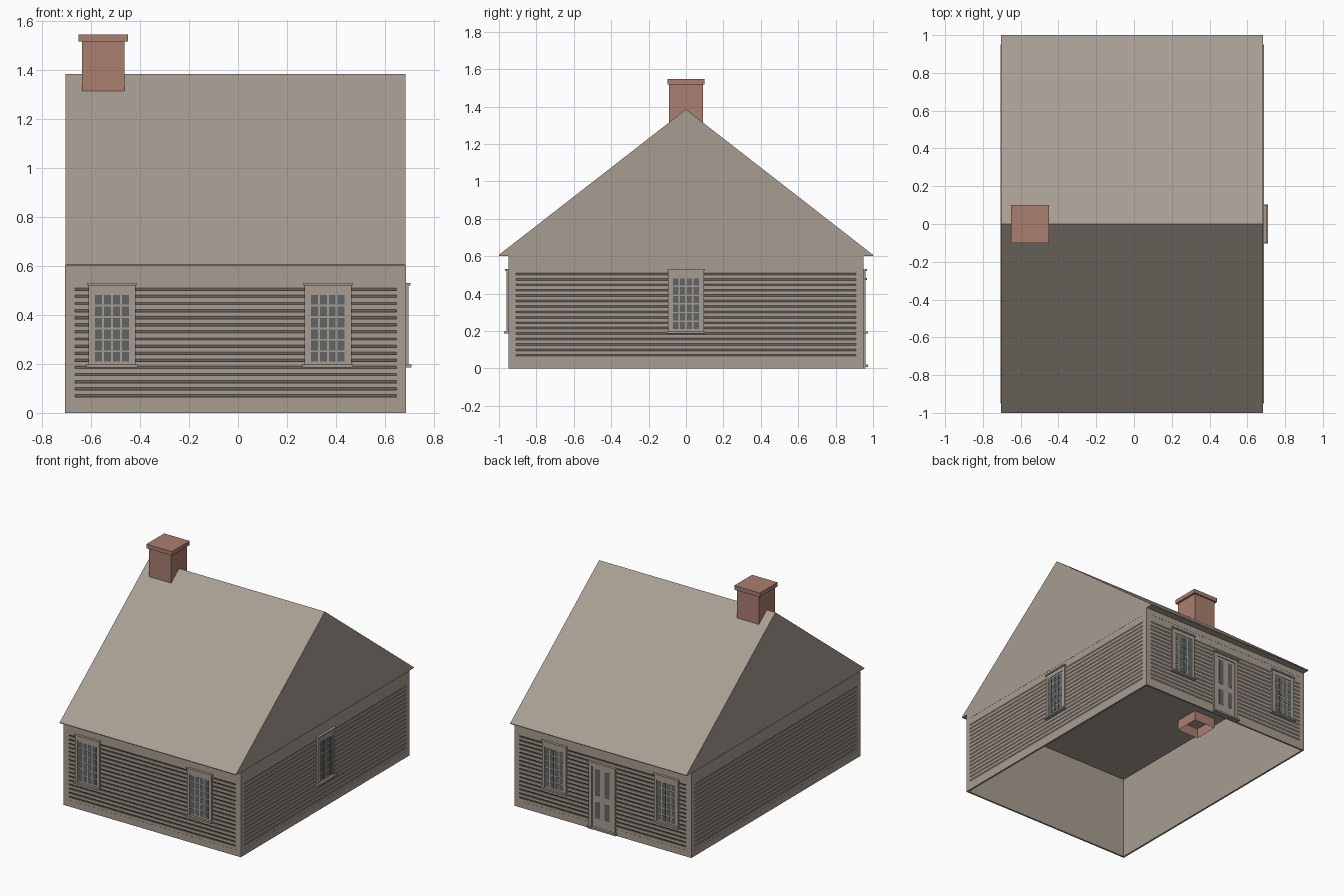
import bpy, bmesh, math
from mathutils import Matrix, Vector

cube = bpy.data.objects.get("Cube")
if cube:
    bpy.data.objects.remove(cube, do_unlink=True)


def material(name, rgb):
    m = bpy.data.materials.new(name)
    m.use_nodes = True
    color = (*rgb, 1.0)
    m.diffuse_color = color
    m.node_tree.nodes["Principled BSDF"].inputs["Base Color"].default_value = color
    return m


TAUPE = material("taupe paint", (0.39, 0.34, 0.29))
BRICK = material("red brick", (0.40, 0.21, 0.16))
GLASS = material("dark glass", (0.115, 0.13, 0.122))

CENTER_X = -0.01
HALF_X, HALF_Y, WALL_TOP = 0.697, 0.95, 0.602


def add_object(name, bm, mats, matrix=None):
    bmesh.ops.recalc_face_normals(bm, faces=bm.faces[:])
    mesh = bpy.data.meshes.new(name)
    bm.to_mesh(mesh)
    bm.free()
    for m in mats:
        mesh.materials.append(m)
    obj = bpy.data.objects.new(name, mesh)
    if matrix:
        obj.matrix_world = matrix
    bpy.context.collection.objects.link(obj)
    return obj


def add_box(bm, x, y, z, mat=0):
    """Box from (low, high) pairs on each axis."""
    lo, hi = Vector((x[0], y[0], z[0])), Vector((x[1], y[1], z[1]))
    m = Matrix.Translation((lo + hi) / 2) @ Matrix.Diagonal((*(hi - lo), 1.0))
    verts = bmesh.ops.create_cube(bm, size=1.0, matrix=m)["verts"]
    faces = {f for v in verts for f in v.link_faces}
    for f in faces:
        f.material_index = mat
    return list(faces)


def add_prism(bm, profile, x0, x1):
    """Extrude a closed (y, z) profile along x."""
    face = bm.faces.new([bm.verts.new((x0, y, z)) for y, z in profile])
    ext = bmesh.ops.extrude_face_region(bm, geom=[face])["geom"]
    verts = [v for v in ext if isinstance(v, bmesh.types.BMVert)]
    bmesh.ops.translate(bm, vec=(x1 - x0, 0, 0), verts=verts)
    if not face.is_valid or len(face.link_loops if hasattr(face, "link_loops") else face.loops) == 0:
        return


def wall_matrix(angle):
    """Local frame of a wall: x runs along it, y points outward."""
    rot = Matrix.Rotation(math.radians(angle), 4, "Z")
    depth = HALF_Y if angle in (0, 180) else HALF_X
    return Matrix.Translation((CENTER_X, 0, 0)) @ rot @ Matrix.Translation((0, depth, 0))


def build_wall(side, angle):
    m = wall_matrix(angle)
    half = HALF_X if angle in (0, 180) else HALF_Y
    inner = half - 0.04
    low, high = 0.045, 0.56

    # Backing sheet and flat trim boards
    bm = bmesh.new()
    add_box(bm, (-half + 0.01, half - 0.01), (-0.013, -0.009), (0, WALL_TOP))
    for s in (-1, 1):
        add_box(bm, sorted((s * inner, s * half)), (-0.012, 0), (0, WALL_TOP))
    add_box(bm, (-inner, inner), (-0.012, 0), (0, low))
    add_box(bm, (-inner, inner), (-0.012, 0), (high, WALL_TOP))
    add_object(side + "_wall", bm, [TAUPE], m)

    # Clapboards with an undercut lower lip
    out, deep = -0.001, -0.008
    profile = [(-0.011, low), (out, low)]
    for i in range(16):
        z = 0.07 + i * 0.029
        profile += [(out, z - 0.005), (deep, z - 0.005), (out, z + 0.005)]
    profile += [(out, high), (-0.011, high)]
    bm = bmesh.new()
    add_prism(bm, profile, -inner, inner)
    add_object(side + "_clapboards", bm, [TAUPE], m)


def build_window(name, angle, u):
    bm = bmesh.new()
    bottom, top, half, sash = 0.19, 0.528, 0.096, 0.075
    # Casing, sash, sill and cap
    for s in (-1, 1):
        add_box(bm, sorted((u + s * sash, u + s * half)), (-0.008, 0.010), (bottom, top))
    add_box(bm, (u - sash, u + sash), (-0.008, 0.010), (0.492, top))
    add_box(bm, (u - sash, u + sash), (-0.008, 0.006), (bottom, 0.492))
    add_box(bm, (u - 0.104, u + 0.104), (-0.008, 0.022), (0.186, 0.198))
    add_box(bm, (u - 0.1, u + 0.1), (-0.008, 0.017), (0.521, 0.531))
    # Panes, four across and six high
    for col in range(4):
        for row in range(6):
            x = u + (col - 1.5) * 0.0365
            z = 0.229 + row * 0.0465
            add_box(bm, (x - 0.0142, x + 0.0142), (0.005, 0.0075), (z - 0.0195, z + 0.0195), 1)
    add_object(name, bm, [TAUPE, GLASS], wall_matrix(angle))


def build_door():
    bm = bmesh.new()
    # Casing, leaf, threshold and cap
    for s in (-1, 1):
        add_box(bm, sorted((s * 0.08, s * 0.105)), (-0.008, 0.010), (0.0, 0.478))
    add_box(bm, (-0.08, 0.08), (-0.008, 0.010), (0.45, 0.478))
    add_box(bm, (-0.08, 0.08), (-0.008, 0.004), (0.0, 0.45))
    add_box(bm, (-0.113, 0.113), (-0.008, 0.022), (0.008, 0.02))
    add_box(bm, (-0.11, 0.11), (-0.008, 0.017), (0.472, 0.482))
    # Tall upper lights and short lower lights
    for s in (-1, 1):
        for z in ((0.085, 0.2), (0.245, 0.43)):
            add_box(bm, sorted((s * 0.019, s * 0.057)), (0.003, 0.0055), z, 1)
    add_object("back_door", bm, [TAUPE, GLASS], wall_matrix(0))


# Walls
for side, angle in (("back", 0), ("right", 90), ("front", 180), ("left", -90)):
    build_wall(side, angle)

# Windows and door
for side, angle, sign in (("front", 180, -1), ("back", 0, 1)):
    build_window(side + "_window_right", angle, sign * -0.505)
    build_window(side + "_window_left", angle, sign * 0.377)
build_window("left_window", -90, 0)
build_door()

# Roof: a closed gable with thin eaves
bm = bmesh.new()
add_prism(bm, [(-1, 0.602), (1, 0.602), (1, 0.607), (0, 1.385), (-1, 0.607)],
          CENTER_X - HALF_X + 0.003, CENTER_X + HALF_X - 0.003)
add_object("roof", bm, [TAUPE])

# Chimney: hollow shaft hanging just below the ceiling, with a cap
bm = bmesh.new()
shaft = add_box(bm, (-0.637, -0.464), (-0.09, 0.09), (0.53, 1.52))
floor = min(shaft, key=lambda f: f.calc_center_median().z)
bmesh.ops.delete(bm, geom=[floor], context="FACES_ONLY")
add_box(bm, (-0.651, -0.45), (-0.1, 0.1), (1.517, 1.546))
add_object("chimney", bm, [BRICK])
